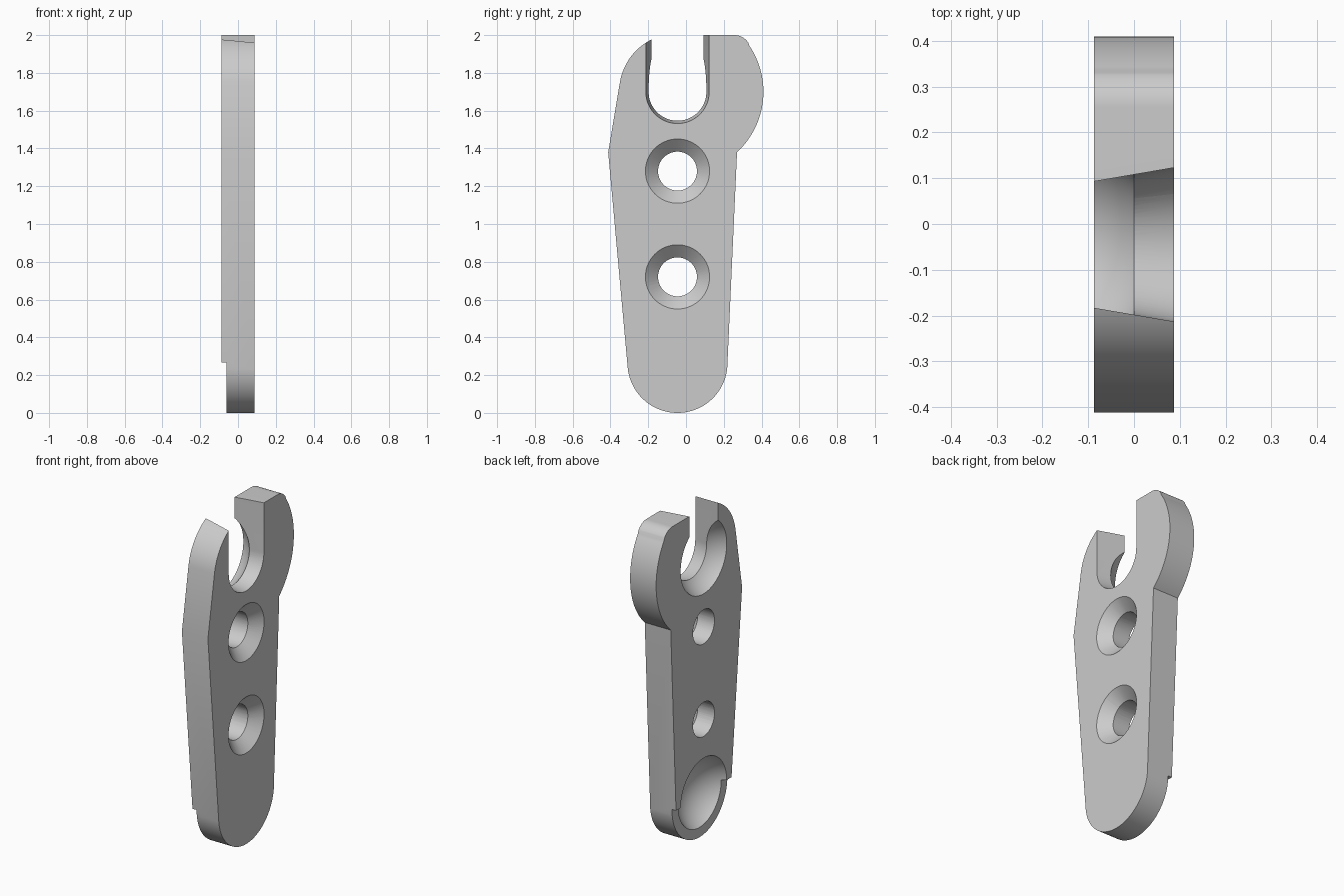
import bpy, bmesh
from math import cos, sin, radians, pi
from mathutils import Matrix

cube = bpy.data.objects.get("Cube")
if cube:
    bpy.data.objects.remove(cube)

HALF = 0.087          # half the plate thickness
AXIS = -0.045         # shared y of all holes
SLOT_Z, FOOT_Z = 1.7, 0.265

grey = bpy.data.materials.new("plain grey")
grey.use_nodes = True
colour = (0.6, 0.6, 0.6, 1)
grey.diffuse_color = colour
grey.node_tree.nodes["Principled BSDF"].inputs["Base Color"].default_value = colour


def arc(y, z, r, a, b, n):
    """Points of an arc in the y-z plane, angles in degrees."""
    angles = [radians(a + (b - a) * i / n) for i in range(n + 1)]
    return [(y + r * cos(t), z + r * sin(t)) for t in angles]


def finish(name, bm):
    bmesh.ops.recalc_face_normals(bm, faces=bm.faces)
    mesh = bpy.data.meshes.new(name)
    bm.to_mesh(mesh)
    bm.free()
    mesh.materials.append(grey)
    ob = bpy.data.objects.new(name, mesh)
    bpy.context.collection.objects.link(ob)
    return ob


def loft(name, x0, ring0, x1, ring1):
    """Solid between two matching outlines at x0 and x1."""
    bm = bmesh.new()
    a = [bm.verts.new((x0, y, z)) for y, z in ring0]
    b = [bm.verts.new((x1, y, z)) for y, z in ring1]
    bm.faces.new(a)
    bm.faces.new(b)
    for i in range(len(a)):
        j = (i + 1) % len(a)
        bm.faces.new((a[i], a[j], b[j], b[i]))
    return finish(name, bm)


def ball(name, z):
    """Ball that sinks a dish into the -x face."""
    bm = bmesh.new()
    turn = Matrix.Translation((-HALF - 0.1, AXIS, z)) @ Matrix.Rotation(pi / 2, 4, 'Y')
    bmesh.ops.create_uvsphere(bm, u_segments=96, v_segments=64, radius=0.242, matrix=turn)
    return finish(name, bm)


def cone(name, z, x0, r0, x1, r1):
    return loft(name, x0, arc(AXIS, z, r0, 0, 354.375, 63),
                x1, arc(AXIS, z, r1, 0, 354.375, 63))


def slot_ring(x):
    """U outline of the tapered slot at depth x."""
    r = 0.153 + 0.172 * x
    return arc(AXIS, SLOT_Z, r, 180, 360, 48) + [(AXIS + r, 2.2), (AXIS - r, 2.2)]


# Plate outline: rounded foot, hooked shoulder, flat top, rounded left arm
outline = (arc(AXIS, FOOT_Z, 0.265, 187, 353, 48)
           + arc(-0.026, SLOT_Z, 0.436, -47.2, 34, 40)
           + arc(0.255, 1.91, 0.09, 34, 90, 14)
           + arc(AXIS, SLOT_Z, 0.309, 104, 171, 28)
           + [(-0.412, 1.38)])
plate = loft("plate", -HALF, outline, HALF, outline)

# Cutters: slot, dishes, foot step, screw holes with countersinks
cutters = [
    loft("slot_cutter", -0.15, slot_ring(-0.15), 0.15, slot_ring(0.15)),
    ball("slot_dish_cutter", SLOT_Z),
    loft("foot_step_cutter", -0.2, [(-1, -1), (1, -1), (1, 0.268), (-1, 0.268)],
         -0.06, [(-1, -1), (1, -1), (1, 0.268), (-1, 0.268)]),
    ball("foot_dish_cutter", FOOT_Z),
]
for z in (0.72, 1.28):
    cutters.append(cone("screw_hole_cutter", z, -0.2, 0.103, 0.2, 0.103))
    slope = 0.067 / 0.062
    cutters.append(cone("countersink_cutter", z, HALF - 0.08, 0.17 - 0.08 * slope,
                        HALF + 0.02, 0.17 + 0.02 * slope))

for c in cutters:
    c.hide_render = True
    m = plate.modifiers.new(c.name, 'BOOLEAN')
    m.operation, m.solver, m.object = 'DIFFERENCE', 'EXACT', c

# Bake the cuts and drop the cutters
deps = bpy.context.evaluated_depsgraph_get()
cut = bpy.data.meshes.new_from_object(plate.evaluated_get(deps))
plate.modifiers.clear()
plate.data = cut
for c in cutters:
    bpy.data.objects.remove(c)
cut.materials.clear()
cut.materials.append(grey)

bpy.ops.object.select_all(action='DESELECT')
plate.select_set(True)
bpy.context.view_layer.objects.active = plate
bpy.ops.object.shade_smooth_by_angle(angle=radians(25))
